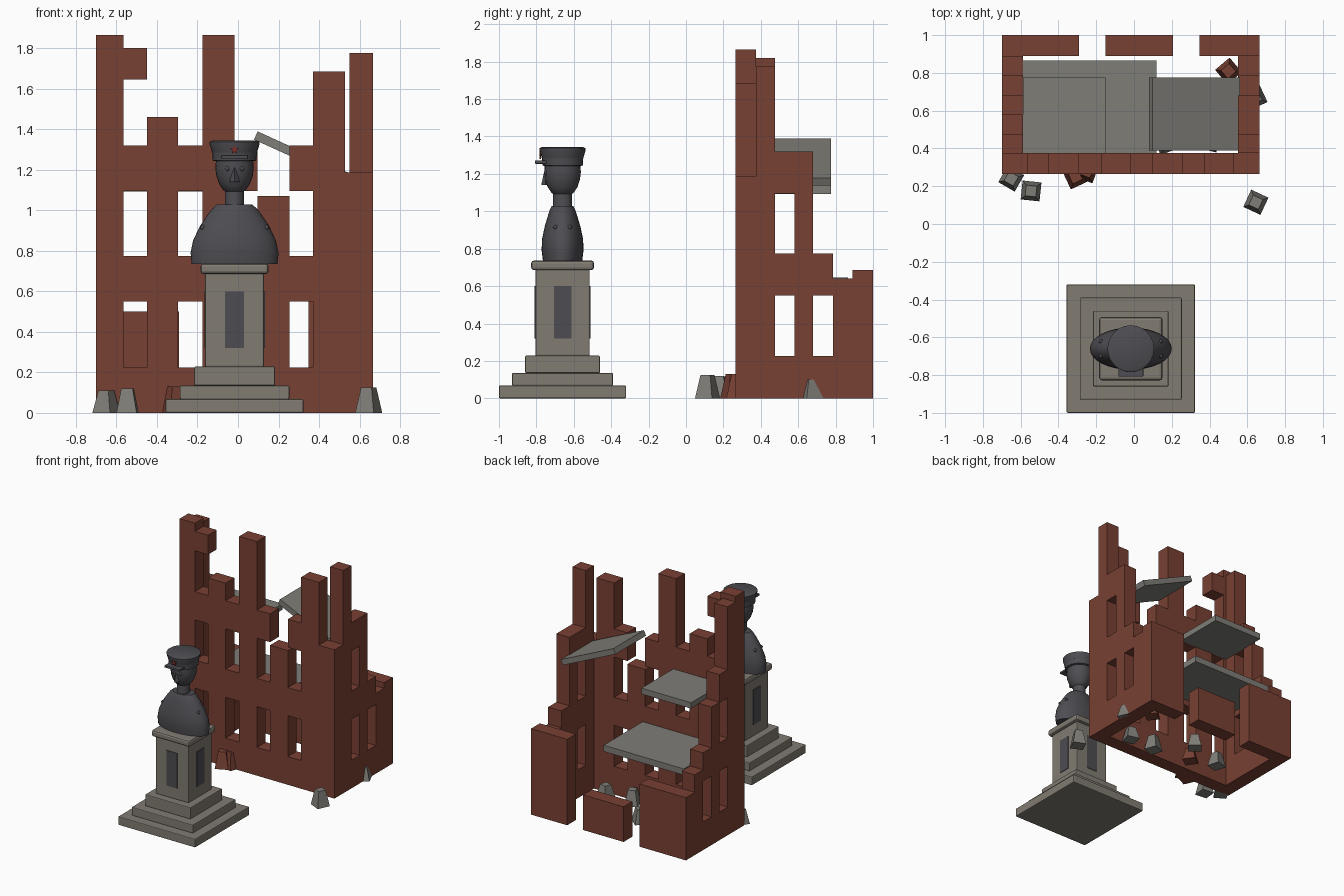
import bpy, bmesh, math
from mathutils import Matrix, Vector

if "Cube" in bpy.data.objects:
    bpy.data.objects.remove(bpy.data.objects["Cube"])


def material(name, rgb):
    m = bpy.data.materials.new(name)
    m.use_nodes = True
    m.diffuse_color = (*rgb, 1)
    m.node_tree.nodes["Principled BSDF"].inputs["Base Color"].default_value = (*rgb, 1)
    return m


BRICK = material("brick red", (0.19, 0.052, 0.033))
STONE = material("pedestal stone", (0.22, 0.20, 0.17))
SLAB = material("concrete grey", (0.21, 0.205, 0.185))
METAL = material("dark bronze", (0.075, 0.075, 0.085))
RED = material("badge red", (0.2, 0.03, 0.02))


def finish(bm, name, mat, bevel=0, smooth=False):
    bmesh.ops.recalc_face_normals(bm, faces=bm.faces)
    me = bpy.data.meshes.new(name)
    bm.to_mesh(me)
    bm.free()
    ob = bpy.data.objects.new(name, me)
    bpy.context.collection.objects.link(ob)
    me.materials.append(mat)
    if bevel:
        mod = ob.modifiers.new("bevel", "BEVEL")
        mod.width, mod.segments = bevel, 2
    if smooth:
        bpy.ops.object.select_all(action="DESELECT")
        ob.select_set(True)
        bpy.context.view_layer.objects.active = ob
        bpy.ops.object.shade_smooth_by_angle(angle=math.radians(35))
    return ob


def add_box(bm, x, y, z):
    lo, hi = Vector((x[0], y[0], z[0])), Vector((x[1], y[1], z[1]))
    mat = Matrix.Translation((lo + hi) / 2) @ Matrix.Diagonal((*(hi - lo), 1))
    bmesh.ops.create_cube(bm, size=1, matrix=mat)


def box(name, mat, x, y, z, bevel=0):
    bm = bmesh.new()
    add_box(bm, x, y, z)
    return finish(bm, name, mat, bevel)


def loft(name, mat, rings, centre, sides=24):
    """Stack of ellipses given as (z, half width, half depth)."""
    bm = bmesh.new()
    loops = []
    for z, rx, ry in rings:
        angles = [2 * math.pi * i / sides for i in range(sides)]
        loops.append([bm.verts.new((centre[0] + rx * math.cos(a),
                                    centre[1] + ry * math.sin(a), z)) for a in angles])
    for a, b in zip(loops, loops[1:]):
        for i in range(sides):
            j = (i + 1) % sides
            bm.faces.new((a[i], a[j], b[j], b[i]))
    bm.faces.new(loops[0][::-1])
    bm.faces.new(loops[-1])
    return finish(bm, name, mat, smooth=True)


def wall(name, edges, columns, place):
    """Ruined wall: each column between two edges has its solid height spans."""
    bm = bmesh.new()
    for a, b, spans in zip(edges, edges[1:], columns):
        for span in spans:
            add_box(bm, *place(a, b), span)
    return finish(bm, name, BRICK)


# Ruined building walls
LEFT, RIGHT, FRONT, BACK = -0.70, 0.665, 0.265, 1.0
sill = [(0, 0.225), (0.55, 0.775)]
bay = sill + [(1.095, 1.32)]


def full(h):
    return [(0, h)]


wall("front_wall",
     [LEFT, -0.565, -0.45, -0.295, -0.175, -0.018, 0.097, 0.254, 0.37, 0.527, RIGHT],
     [full(1.865), bay + [(1.645, 1.8)], full(1.46), bay, full(1.865), bay,
      full(1.07), bay, full(1.685), full(1.185)],
     lambda a, b: ((a, b), (FRONT, 0.375)))
side_edges = [0.375, 0.477, 0.58, 0.68, 0.785, 0.89]
wall("right_wall", side_edges,
     [full(1.775), bay, full(1.32), sill, full(0.64)],
     lambda a, b: ((0.55, RIGHT), (a, b)))
wall("left_wall", side_edges,
     [full(1.82), bay, full(1.1), sill, full(0.64)],
     lambda a, b: ((LEFT, -0.587), (a, b)))
wall("back_wall", [LEFT, -0.29, -0.15, 0.207, 0.347, RIGHT],
     [full(0.5), [], full(0.28), [], full(0.685)],
     lambda a, b: ((a, b), (0.89, BACK)))

# Broken floors
box("lower_floor", SLAB, (-0.587, 0.12), (0.375, 0.865), (0.597, 0.647))
box("upper_floor", SLAB, (-0.587, -0.15), (0.375, 0.775), (1.093, 1.14))
fallen = box("fallen_floor", SLAB, (-0.255, 0.255), (-0.193, 0.193), (-0.022, 0.022))
fallen.location = (0.32, 0.583, 1.263)
fallen.rotation_euler = (0, math.radians(24.5), 0)

# Rubble blocks: x, y, height, turn in degrees, material
rubble = [(-0.65, 0.24, 0.11, 60, SLAB), (-0.545, 0.175, 0.12, -6, SLAB),
          (0.645, 0.115, 0.125, 65, SLAB), (0.64, 0.67, 0.10, 25, SLAB),
          (-0.31, 0.25, 0.13, 25, BRICK), (-0.25, 0.28, 0.13, 70, BRICK),
          (0.5, 0.81, 0.11, 40, BRICK), (-0.35, 0.55, 0.11, 15, SLAB),
          (-0.05, 0.65, 0.11, 50, SLAB), (0.17, 0.43, 0.12, 20, SLAB),
          (0.4, 0.44, 0.1, 75, SLAB), (-0.15, 0.48, 0.1, 35, BRICK)]
for x, y, h, turn, mat in rubble:
    bm = bmesh.new()
    place = (Matrix.Translation((x, y, h / 2)) @ Matrix.Rotation(math.radians(turn), 4, "Z")
             @ Matrix.Rotation(math.pi / 4, 4, "Z"))
    bmesh.ops.create_cone(bm, cap_ends=True, segments=4, radius1=0.071, radius2=0.04,
                          depth=h, matrix=place)
    finish(bm, "rubble_block", mat)

# Stepped pedestal
CX, CY = -0.017, -0.66
for name, half, z0, z1 in [("base_step", 0.34, 0, 0.068), ("middle_step", 0.27, 0.068, 0.135),
                           ("top_step", 0.2, 0.135, 0.228), ("pedestal_shaft", 0.145, 0.228, 0.69),
                           ("pedestal_cap", 0.168, 0.685, 0.737)]:
    box(name, STONE, (CX - half, CX + half), (CY - half, CY + half), (z0, z1),
        0.015 if name == "pedestal_cap" else 0.006)
for i in range(4):
    plaque = box("plaque", METAL, (-0.047, 0.047), (-0.149, -0.142), (0.32, 0.6))
    plaque.location = (CX, CY, 0)
    plaque.rotation_euler.z = i * math.pi / 2

# Bust
C = (CX, CY)
loft("torso", METAL, [(0.735, 0.212, 0.105), (0.79, 0.217, 0.112), (0.85, 0.205, 0.11),
                      (0.92, 0.172, 0.095), (0.98, 0.132, 0.077), (1.01, 0.108, 0.067),
                      (1.027, 0.088, 0.058)], C, 32)
loft("neck", METAL, [(1.01, 0.05, 0.054), (1.03, 0.047, 0.05), (1.12, 0.047, 0.05)], C)
loft("head", METAL, [(1.085, 0.035, 0.04), (1.1, 0.056, 0.06), (1.13, 0.076, 0.08),
                     (1.17, 0.09, 0.093), (1.21, 0.095, 0.098), (1.26, 0.09, 0.094)], C)
bm = bmesh.new()
for sx in (-1, 1):
    for sy in (-1, 1):
        bmesh.ops.create_uvsphere(bm, u_segments=10, v_segments=6, radius=0.012,
                                  matrix=Matrix.Translation((CX + sx * 0.158, CY + sy * 0.038, 0.915)))
    bmesh.ops.create_uvsphere(bm, u_segments=10, v_segments=6, radius=0.012,
                              matrix=Matrix.Translation((CX + sx * 0.035, CY - 0.086, 1.205)))
finish(bm, "buttons_and_eyes", METAL, smooth=True)
bm = bmesh.new()
bmesh.ops.create_cone(bm, cap_ends=True, segments=4, radius1=0.024, radius2=0.009, depth=0.07,
                      matrix=Matrix.Translation((CX, CY - 0.09, 1.175)))
finish(bm, "nose", METAL)

# Peaked cap with badge
loft("cap_band", METAL, [(1.243, 0.1, 0.1), (1.246, 0.108, 0.108), (1.287, 0.111, 0.111)], C)
loft("cap_crown", METAL, [(1.285, 0.111, 0.111), (1.325, 0.123, 0.123), (1.337, 0.124, 0.124),
                          (1.343, 0.112, 0.112)], C)
box("cap_visor", METAL, (CX - 0.066, CX + 0.066), (CY - 0.148, CY - 0.06), (1.254, 1.272), 0.004)
bm = bmesh.new()
points = []
for i in range(10):
    r, a = (0.024, 0.011)[i % 2], math.pi / 2 + i * math.pi / 5
    points.append(bm.verts.new((CX + r * math.cos(a), CY - 0.124, 1.298 + r * math.sin(a))))
face = bm.faces.new(points)
grown = bmesh.ops.extrude_face_region(bm, geom=[face])
bmesh.ops.translate(bm, vec=(0, 0.009, 0),
                    verts=[v for v in grown["geom"] if isinstance(v, bmesh.types.BMVert)])
finish(bm, "cap_badge", RED)
